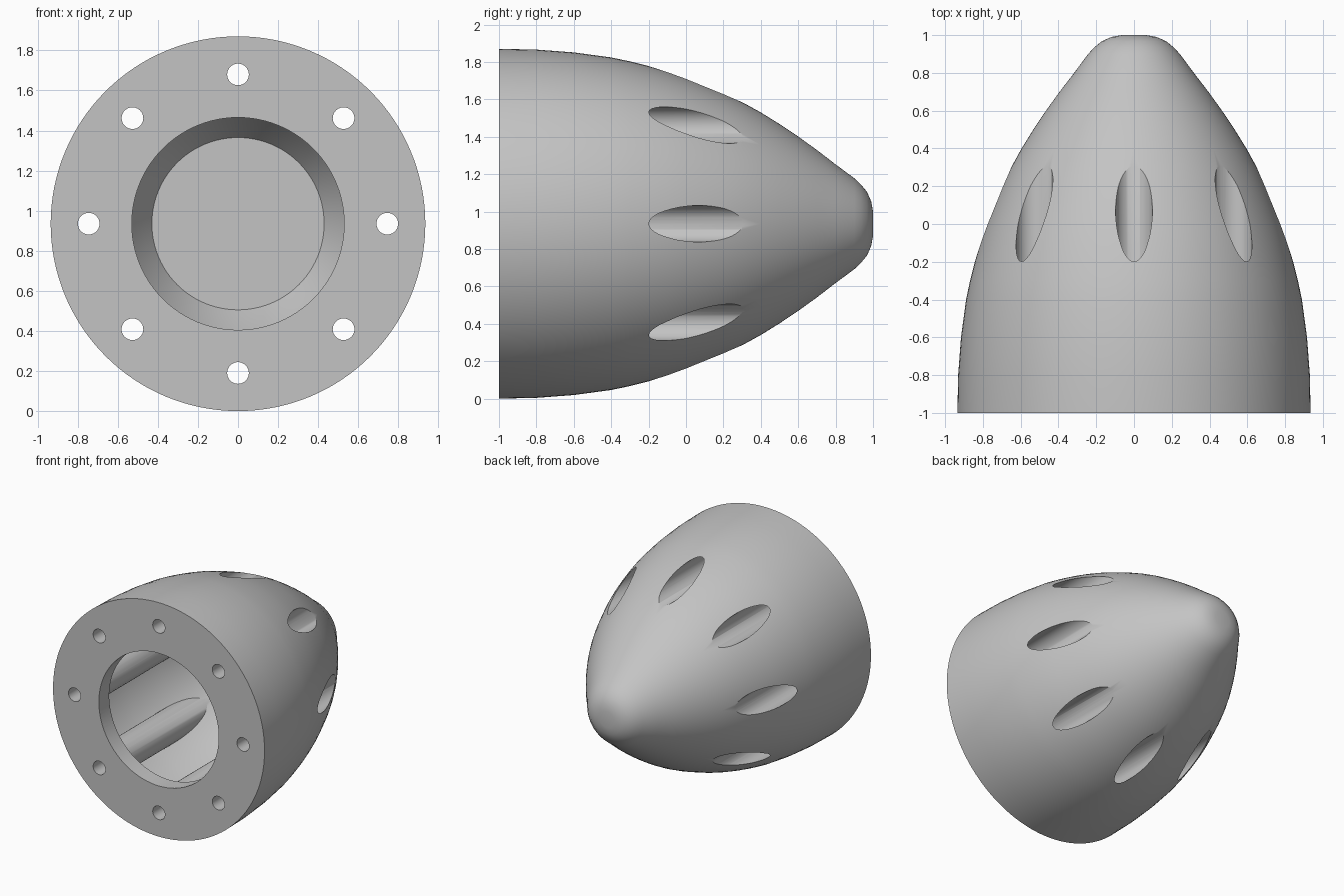
import bpy, bmesh, math
from mathutils import Vector

cube = bpy.data.objects.get("Cube")
if cube:
    bpy.data.objects.remove(cube, do_unlink=True)

AXIS_Z = 0.935      # height of the cone's axis
BOLT_RING = 0.745   # radius of the bolt circle
BOLTS = 8

# Outer profile as (radius, y), from base to tip
OUTER = [(0.935, -1), (0.931, -0.8), (0.916, -0.6), (0.889, -0.4), (0.868, -0.3),
         (0.843, -0.2), (0.814, -0.1), (0.78, 0), (0.74, 0.1), (0.698, 0.2),
         (0.65, 0.3), (0.595, 0.4), (0.533, 0.5), (0.466, 0.6), (0.394, 0.7),
         (0.317, 0.8), (0.243, 0.9), (0.21, 0.935), (0.17, 0.968),
         (0.12, 0.99), (0.065, 1)]
WALL, FLOOR_Y, LIP_Y = 0.07, 0.55, -0.87


def lathe(name, profile, steps, center=(0, 0, 0)):
    """Revolve a (radius, y) profile around a line parallel to y."""
    bm = bmesh.new()
    pts = [(0, profile[0][1])] + profile + [(0, profile[-1][1])]
    verts = [bm.verts.new((r, y, 0)) for r, y in pts]
    edges = [bm.edges.new(pair) for pair in zip(verts, verts[1:])]
    bmesh.ops.spin(bm, geom=verts + edges, cent=(0, 0, 0), axis=(0, 1, 0),
                   angle=math.tau, steps=steps)
    bmesh.ops.remove_doubles(bm, verts=bm.verts, dist=1e-4)
    bmesh.ops.recalc_face_normals(bm, faces=bm.faces)
    bmesh.ops.translate(bm, verts=bm.verts, vec=Vector(center) + Vector((0, 0, AXIS_Z)))
    mesh = bpy.data.meshes.new(name)
    bm.to_mesh(mesh)
    bm.free()
    obj = bpy.data.objects.new(name, mesh)
    bpy.context.collection.objects.link(obj)
    return obj


def subtract(target, cutter):
    """Cut one object out of another and discard the cutter."""
    cutter.hide_render = True
    bpy.context.view_layer.objects.active = target
    mod = target.modifiers.new("cut", "BOOLEAN")
    mod.operation, mod.solver, mod.object = "DIFFERENCE", "EXACT", cutter
    bpy.ops.object.modifier_apply(modifier=mod.name)
    bpy.data.objects.remove(cutter, do_unlink=True)


def bolt_positions():
    for i in range(BOLTS):
        a = math.tau * i / BOLTS
        yield (BOLT_RING * math.cos(a), 0, BOLT_RING * math.sin(a))


# Solid nose cone
cone = lathe("nose_cone", OUTER, 128)

# Hollow behind a front lip, leaving a boss around each bolt
inner = [(r - WALL, y) for r, y in OUTER if LIP_Y < y < FLOOR_Y]
cavity = lathe("cavity_cutter", [(0.53, -1.1), (0.53, LIP_Y), (inner[0][0], LIP_Y)]
               + inner + [(0.43, FLOOR_Y)], 96)
for p in bolt_positions():
    subtract(cavity, lathe("boss_cutter", [(0.125, -0.95), (0.125, 0.7)], 40, p))
subtract(cone, cavity)

# Bolt holes with counterbores opening through the curved side
for p in bolt_positions():
    drill = [(0.054, -1.1), (0.054, -0.8), (0.0975, -0.8), (0.0975, 1.1)]
    subtract(cone, lathe("drill_cutter", drill, 40, p))

# Plain grey finish
grey = bpy.data.materials.new("plain_grey")
grey.use_nodes = True
color = (0.55, 0.55, 0.55, 1)
grey.diffuse_color = color
grey.node_tree.nodes["Principled BSDF"].inputs["Base Color"].default_value = color
cone.data.materials.clear()
cone.data.materials.append(grey)

bpy.ops.object.select_all(action="DESELECT")
cone.select_set(True)
bpy.context.view_layer.objects.active = cone
bpy.ops.object.shade_smooth_by_angle(angle=math.radians(30))
